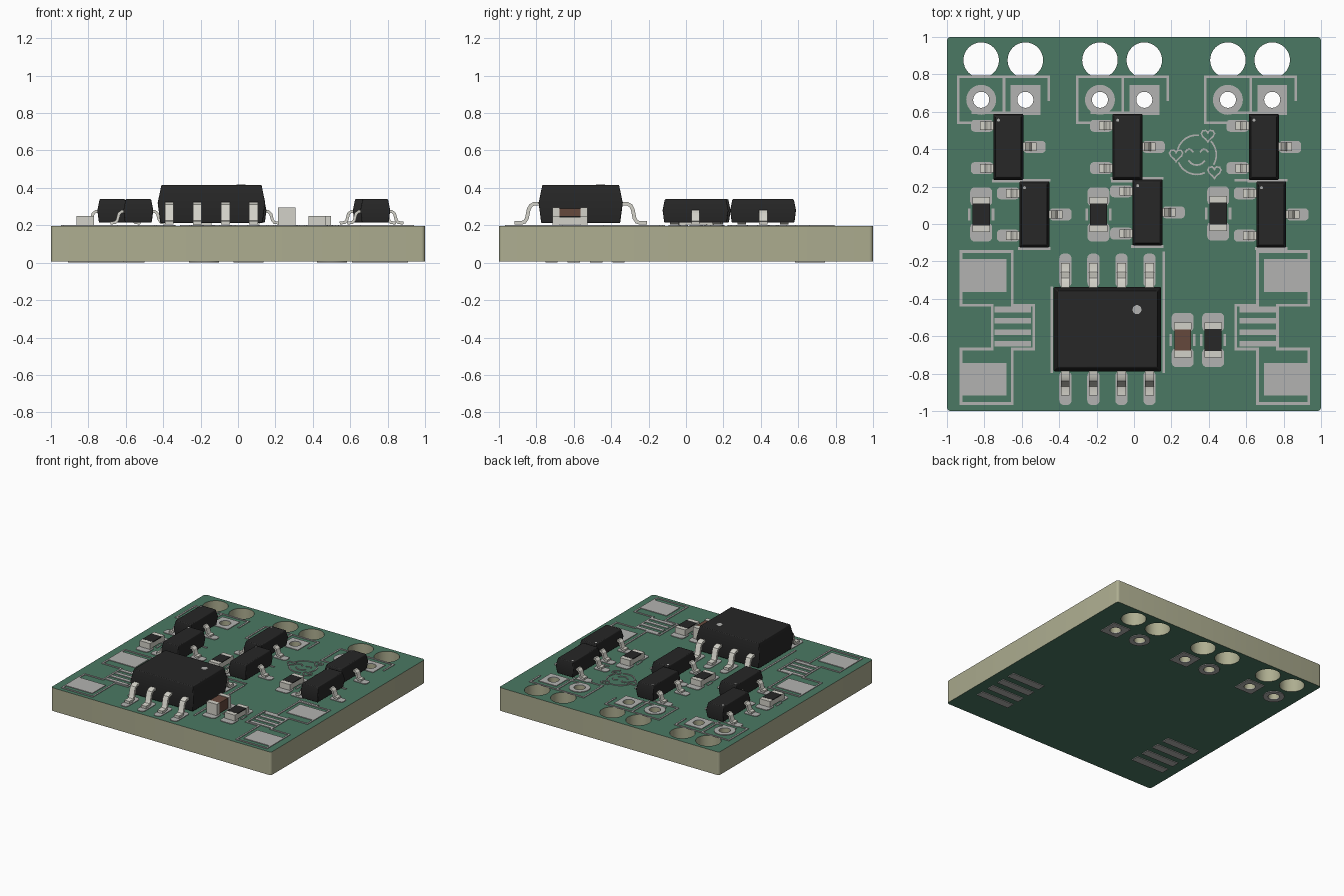
import bpy, bmesh, math
from mathutils import Vector

if "Cube" in bpy.data.objects:
    bpy.data.objects.remove(bpy.data.objects["Cube"])

TOP, PAD = 0.196, 0.201      # board surface, pad / print surface
LOW = 0.006                  # board underside


def material(name, r, g, b):
    m = bpy.data.materials.new(name)
    m.diffuse_color = (r, g, b, 1)
    m.use_nodes = True
    m.node_tree.nodes["Principled BSDF"].inputs["Base Color"].default_value = m.diffuse_color
    return m


GREEN = material("green_mask", 0.07, 0.19, 0.125)
CORE = material("board_core", 0.42, 0.42, 0.28)
PALE = material("pad_grey", 0.45, 0.45, 0.44)
METAL = material("tin", 0.65, 0.64, 0.58)
BLACK = material("black_plastic", 0.02, 0.02, 0.02)
BROWN = material("brown_ceramic", 0.13, 0.065, 0.045)


def finish(bm, name, *mats, bevel=0):
    bmesh.ops.recalc_face_normals(bm, faces=bm.faces)
    me = bpy.data.meshes.new(name)
    bm.to_mesh(me)
    bm.free()
    ob = bpy.data.objects.new(name, me)
    bpy.context.collection.objects.link(ob)
    for m in mats:
        me.materials.append(m)
    if bevel:
        mod = ob.modifiers.new("soft_edges", 'BEVEL')
        mod.width, mod.segments = bevel, 2
    return ob


def loft(bm, rings):
    rows = [[bm.verts.new(p) for p in ring] for ring in rings]
    n = len(rows[0])
    for a, b in zip(rows, rows[1:]):
        for i in range(n):
            bm.faces.new((a[i], a[(i + 1) % n], b[(i + 1) % n], b[i]))
    bm.faces.new(rows[0][::-1])
    bm.faces.new(rows[-1])


def prism(bm, x, y, sx, sy, z0, z1, r=0.0, seg=4):
    """Upright block with rounded corners; r = half size gives a disc."""
    pts = []
    for k, (cx, cy) in enumerate(((1, 1), (-1, 1), (-1, -1), (1, -1))):
        steps = range(seg) if r >= sx / 2 else range(seg + 1)
        for i in (steps if r else (0,)):
            a = (k + i / seg) * math.pi / 2
            pts.append((x + cx * (sx / 2 - r) + r * math.cos(a), y + cy * (sy / 2 - r) + r * math.sin(a)))
    loft(bm, [[(px, py, z) for px, py in pts] for z in (z0, z1)])


def disc(bm, x, y, r, z0, z1):
    prism(bm, x, y, 2 * r, 2 * r, z0, z1, r, 8)


def stroke(bm, pts, w=0.014, closed=False):
    """Printed line made of flat bars."""
    pts = [Vector(p) for p in pts]
    for a, b in zip(pts, pts[1:] + pts[:1] if closed else pts[1:]):
        d = (b - a).normalized() * w / 2
        n = Vector((-d.y, d.x))
        quad = (a - d - n, b + d - n, b + d + n, a - d + n)
        loft(bm, [[(p.x, p.y, z) for p in quad] for z in (TOP - 0.002, PAD)])


def body(name, x, y, sx, sy, z0, zm, z1, inset):
    bm = bmesh.new()
    rings = []
    for z, k in ((z0, inset * 0.7), (zm, 0), (z1, inset)):
        a, b = sx / 2 - k, sy / 2 - k
        rings.append([(x + i * a, y + j * b, z) for i, j in ((-1, -1), (1, -1), (1, 1), (-1, 1))])
    loft(bm, rings)
    return finish(bm, name, BLACK, bevel=0.005)


def lead(bm, x, y, direction, path, w, t):
    """Bent strip following (distance, height) points outward from (x, y)."""
    out = Vector((*direction, 0))
    side = Vector((-out.y, out.x, 0)) * w / 2
    pts = [Vector(p) for p in path]
    rings = []
    for i, p in enumerate(pts):
        tan = (pts[min(i + 1, len(pts) - 1)] - pts[max(i - 1, 0)]).normalized()
        n = Vector((-tan.y, tan.x)) * t / 2
        lo, hi = [Vector((x, y, 0)) + out * q.x + Vector((0, 0, q.y)) for q in (p - n, p + n)]
        rings.append([lo - side, lo + side, hi + side, hi - side])
    loft(bm, rings)


def cut(ob, cutter):
    mod = ob.modifiers.new("holes", 'BOOLEAN')
    mod.object, mod.solver = cutter, 'EXACT'
    deps = bpy.context.evaluated_depsgraph_get()
    me = bpy.data.meshes.new_from_object(ob.evaluated_get(deps))
    ob.modifiers.clear()
    ob.data = me


# board with strap holes and wire holes
pairs = ((-0.817, -0.581), (-0.182, 0.055), (0.502, 0.739))
bm = bmesh.new()
for x in (v for p in pairs for v in p):
    disc(bm, x, 0.876, 0.095, -0.1, 0.4)
    disc(bm, x, 0.664, 0.043, -0.1, 0.4)
cutter = finish(bm, "hole_cutter")
cutter.hide_render = True
bm = bmesh.new()
prism(bm, 0, 0, 2, 2, LOW, TOP, 0.02)
board = finish(bm, "circuit_board", CORE, GREEN)
cut(board, cutter)
for f in board.data.polygons:
    f.material_index = int(abs(f.normal.z) > 0.9)

# plated wire pads on both faces
for name, z0, z1 in (("wire_pads_top", TOP - 0.002, PAD), ("wire_pads_bottom", 0, LOW + 0.002)):
    bm = bmesh.new()
    for a, b in pairs:
        disc(bm, a, 0.664, 0.08, z0, z1)
        prism(bm, b, 0.664, 0.16, 0.16, z0, z1)
    cut(finish(bm, name, PALE), cutter)
bpy.data.objects.remove(cutter)

pads, silk, tin, under = bmesh.new(), bmesh.new(), bmesh.new(), bmesh.new()


def pad(x, y, sx, sy, r=0.0):
    prism(pads, x, y, sx, sy, TOP - 0.002, PAD, r)


# three-legged transistors
dots = bmesh.new()
path = ((0.06, 0.275), (0.09, 0.273), (0.103, 0.262), (0.112, 0.228), (0.122, 0.215), (0.15, 0.212))
spots = ((-0.672, 0.412), (-0.533, 0.051), (-0.035, 0.412), (0.072, 0.062), (0.694, 0.412), (0.734, 0.051))
for i, (x, y) in enumerate(spots):
    body(f"transistor_body_{i + 1}", x, y, 0.16, 0.352, 0.215, 0.28, 0.34, 0.012)
    disc(dots, x - 0.052, y + 0.143, 0.008, 0.335, 0.3415)
    for s, dy in ((-1, 0.113), (-1, -0.113), (1, 0)):
        lead(tin, x, y + dy, (s, 0), path, 0.045, 0.016)
        pad(x + s * 0.14, y + dy, 0.12, 0.064, 0.02)
    stroke(silk, ((x - 0.08, y - 0.182), (x + 0.08, y - 0.182)))
    stroke(silk, ((x - 0.19, y + 0.182), (x + 0.08, y + 0.182)))

# eight-legged chip
cx, cy = -0.142, -0.563
body("main_chip_body", cx, cy, 0.575, 0.45, 0.212, 0.32, 0.416, 0.02)
disc(dots, 0.016, -0.458, 0.024, 0.41, 0.418)
path = ((0.2, 0.315), (0.25, 0.315), (0.268, 0.305), (0.278, 0.285), (0.288, 0.237), (0.3, 0.218), (0.318, 0.213), (0.355, 0.213))
for k in range(4):
    for s in (-1, 1):
        x = cx + (k - 1.5) * 0.15
        lead(tin, x, cy, (0, s), path, 0.046, 0.02)
        pad(x, cy + s * 0.315, 0.066, 0.18, 0.025)
stroke(silk, ((-0.44, -0.79), (-0.44, -0.34)))
stroke(silk, ((0.16, -0.79), (0.16, -0.155)))
finish(dots, "pin_one_dots", PALE)
finish(tin, "chip_leads", METAL)

# small end-capped parts: four resistors and a capacitor
chips = (("resistor_1", -0.817, 0.051, 0.25), ("resistor_2", -0.19, 0.051, 0.25),
         ("resistor_3", 0.45, 0.056, 0.25), ("resistor_4", 0.423, -0.62, 0.25),
         ("capacitor", 0.26, -0.62, 0.295))
for name, x, y, z in chips:
    caps, mid = bmesh.new(), bmesh.new()
    for s in (-1, 1):
        prism(caps, x, y + s * 0.075, 0.094, 0.036, 0.202, z)
        pad(x, y + s * 0.095, 0.118, 0.1, 0.025)
        stroke(silk, ((x + s * 0.063, y - 0.025), (x + s * 0.063, y + 0.025)))
    if name == "capacitor":
        prism(mid, x, y, 0.088, 0.12, 0.205, z - 0.004)
        finish(mid, name + "_body", BROWN)
    else:
        prism(caps, x, y, 0.092, 0.12, 0.204, z - 0.006)
        prism(mid, x, y, 0.092, 0.116, z - 0.007, z + 0.001)
        finish(mid, name + "_top", BLACK)
    finish(caps, name + "_end_caps", METAL)

# edge connector footprints, mirrored left and right
outline = ((0.93, -0.147), (0.655, -0.147), (0.655, -0.435), (0.54, -0.435), (0.54, -0.668), (0.655, -0.668),
           (0.655, -0.96), (0.93, -0.96), (0.93, -0.668), (0.762, -0.668), (0.762, -0.435), (0.93, -0.435))
for s in (-1, 1):
    stroke(silk, [(0.005 + s * x, y) for x, y in outline], closed=True)
    for y in (-0.275, -0.83):
        pad(0.007 + s * 0.808, y, 0.238, 0.175)
    for k in range(4):
        pad(0.007 + s * 0.655, -0.457 - k * 0.061, 0.196, 0.03)
        prism(under, s * 0.76, -0.36 - k * 0.12, 0.3, 0.065, 0, LOW + 0.002)
finish(pads, "solder_pads", PALE)
finish(under, "underside_pads", PALE)

# wire header outlines
for a, b in pairs:
    stroke(silk, [(a + i * 0.122, 0.664 + j * 0.123) for i, j in ((-1, -1), (1, -1), (1, 1), (-1, 1))], closed=True)
    stroke(silk, ((a + 0.122, 0.787), (b + 0.125, 0.787), (b + 0.125, 0.664)))


# smiling face ornament with three hearts
def arc(x, y, r, a0, a1, n):
    angles = [math.radians(a0 + (a1 - a0) * i / n) for i in range(n + 1)]
    return [(x + r * math.cos(a), y + r * math.sin(a)) for a in angles]


fx, fy = 0.335, 0.37
for a0, a1 in ((85, 165), (205, 292), (-28, 42)):
    stroke(silk, arc(fx, fy, 0.105, a0, a1, 10), 0.009)
stroke(silk, arc(fx, fy - 0.005, 0.05, 215, 325, 6), 0.009)
for s in (-1, 1):
    stroke(silk, arc(fx + s * 0.04, fy + 0.01, 0.02, 20, 160, 4), 0.009)
for x, y in ((-0.11, 0.0), (0.06, 0.105), (0.095, -0.09)):
    heart = []
    for i in range(16):
        t = i * math.tau / 16
        hy = 13 * math.cos(t) - 5 * math.cos(2 * t) - 2 * math.cos(3 * t) - math.cos(4 * t)
        heart.append((fx + x + 0.0022 * 16 * math.sin(t) ** 3, fy + y + 0.0022 * hy))
    stroke(silk, heart, 0.008, closed=True)
finish(silk, "printed_outlines", PALE)

# smooth the round walls and bends while keeping corners crisp
for ob in bpy.context.scene.objects:
    ob.select_set(True)
bpy.context.view_layer.objects.active = board
bpy.ops.object.shade_smooth_by_angle(angle=math.radians(30))
